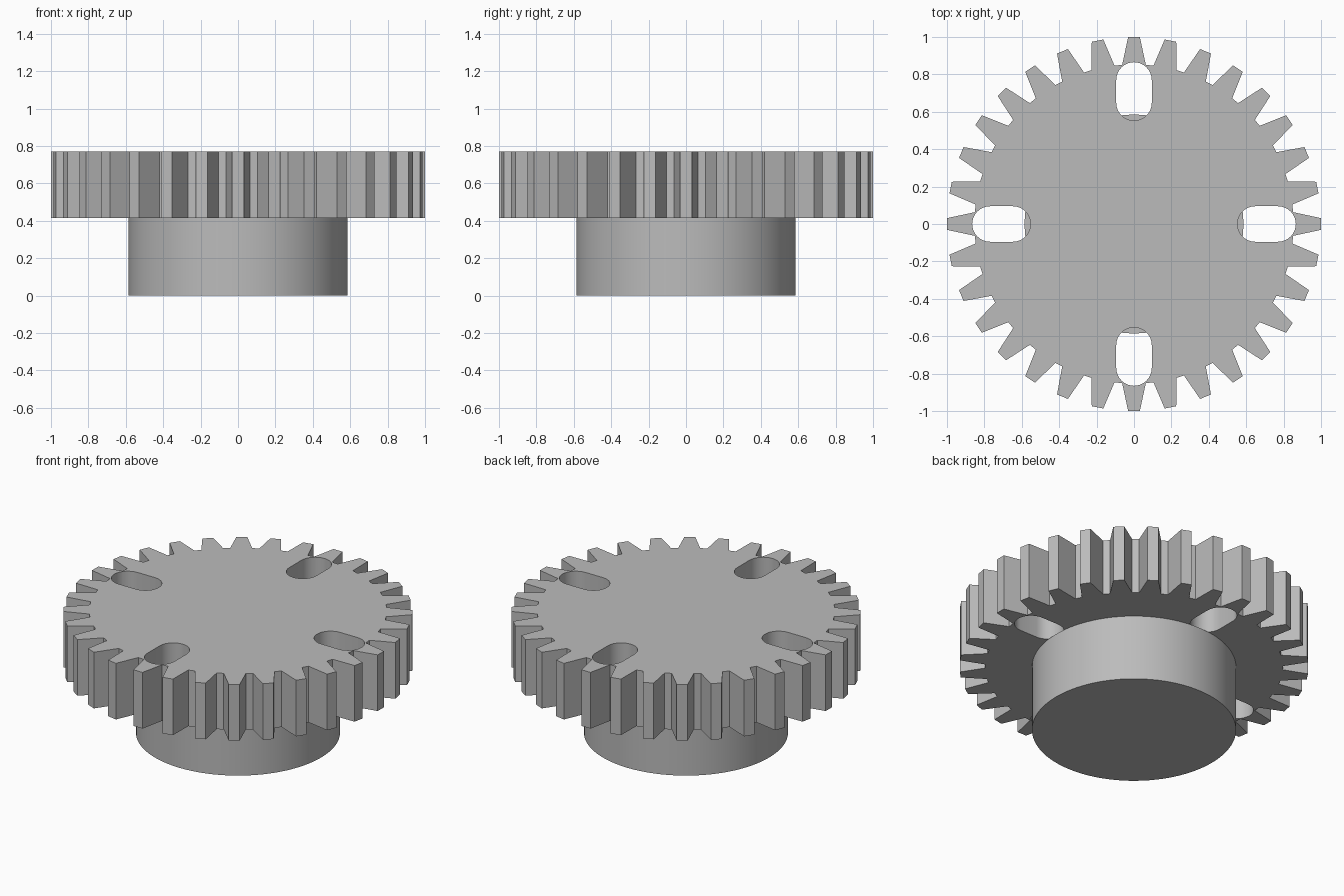
import bpy, bmesh
from math import sin, cos, pi, radians

TEETH = 32
TIP_R, ROOT_R, HUB_R = 1.0, 0.853, 0.585
HUB_TOP, TOP = 0.415, 0.77
SLOT_R, SLOT_IN, SLOT_OUT = 0.095, 0.648, 0.77

cube = bpy.data.objects.get("Cube")
if cube:
    bpy.data.objects.remove(cube, do_unlink=True)

grey = bpy.data.materials.new("plain_grey")
grey.use_nodes = True
colour = (0.5, 0.5, 0.5, 1)
grey.diffuse_color = colour
grey.node_tree.nodes["Principled BSDF"].inputs["Base Color"].default_value = colour


def polar(r, a):
    return r * cos(a), r * sin(a)


def prism(name, outlines, z0, z1):
    """Extrude closed xy outlines from z0 up to z1."""
    bm = bmesh.new()
    for outline in outlines:
        base = bm.faces.new([bm.verts.new((x, y, z0)) for x, y in outline])
        ext = bmesh.ops.extrude_face_region(bm, geom=[base], use_keep_orig=True)
        top = [v for v in ext["geom"] if isinstance(v, bmesh.types.BMVert)]
        bmesh.ops.translate(bm, verts=top, vec=(0, 0, z1 - z0))
    bmesh.ops.recalc_face_normals(bm, faces=bm.faces)
    mesh = bpy.data.meshes.new(name)
    bm.to_mesh(mesh)
    bm.free()
    mesh.materials.append(grey)
    obj = bpy.data.objects.new(name, mesh)
    bpy.context.collection.objects.link(obj)
    return obj


def smooth(obj):
    bpy.ops.object.select_all(action="DESELECT")
    obj.select_set(True)
    bpy.context.view_layer.objects.active = obj
    bpy.ops.object.shade_smooth_by_angle(angle=radians(20))


# Toothed wheel: each tooth tapers from root to tip
tooth = [(ROOT_R, -4.25), (TIP_R, -1.8), (TIP_R, 1.8), (ROOT_R, 4.25)]
rim = [polar(r, 2 * pi * i / TEETH + radians(a))
       for i in range(TEETH) for r, a in tooth]
wheel = prism("toothed_wheel", [rim], HUB_TOP, TOP)


# Four radial slots with round ends
def slot(turn):
    points = []
    for centre, start in ((SLOT_OUT, -pi / 2), (SLOT_IN, pi / 2)):
        for i in range(17):
            dx, dy = polar(SLOT_R, start + pi * i / 16)
            x, y = centre + dx, dy
            points.append((x * cos(turn) - y * sin(turn),
                           x * sin(turn) + y * cos(turn)))
    return points


cutter = prism("slot_cutter", [slot(i * pi / 2) for i in range(4)],
               HUB_TOP - 0.1, TOP + 0.1)
cut = wheel.modifiers.new("slots", "BOOLEAN")
cut.operation = "DIFFERENCE"
cut.solver = "EXACT"
cut.object = cutter
bpy.context.view_layer.objects.active = wheel
bpy.ops.object.modifier_apply(modifier=cut.name)
bpy.data.objects.remove(cutter, do_unlink=True)
smooth(wheel)

# Round hub under the wheel
hub = prism("hub", [[polar(HUB_R, 2 * pi * i / 96) for i in range(96)]], 0, HUB_TOP)
smooth(hub)
